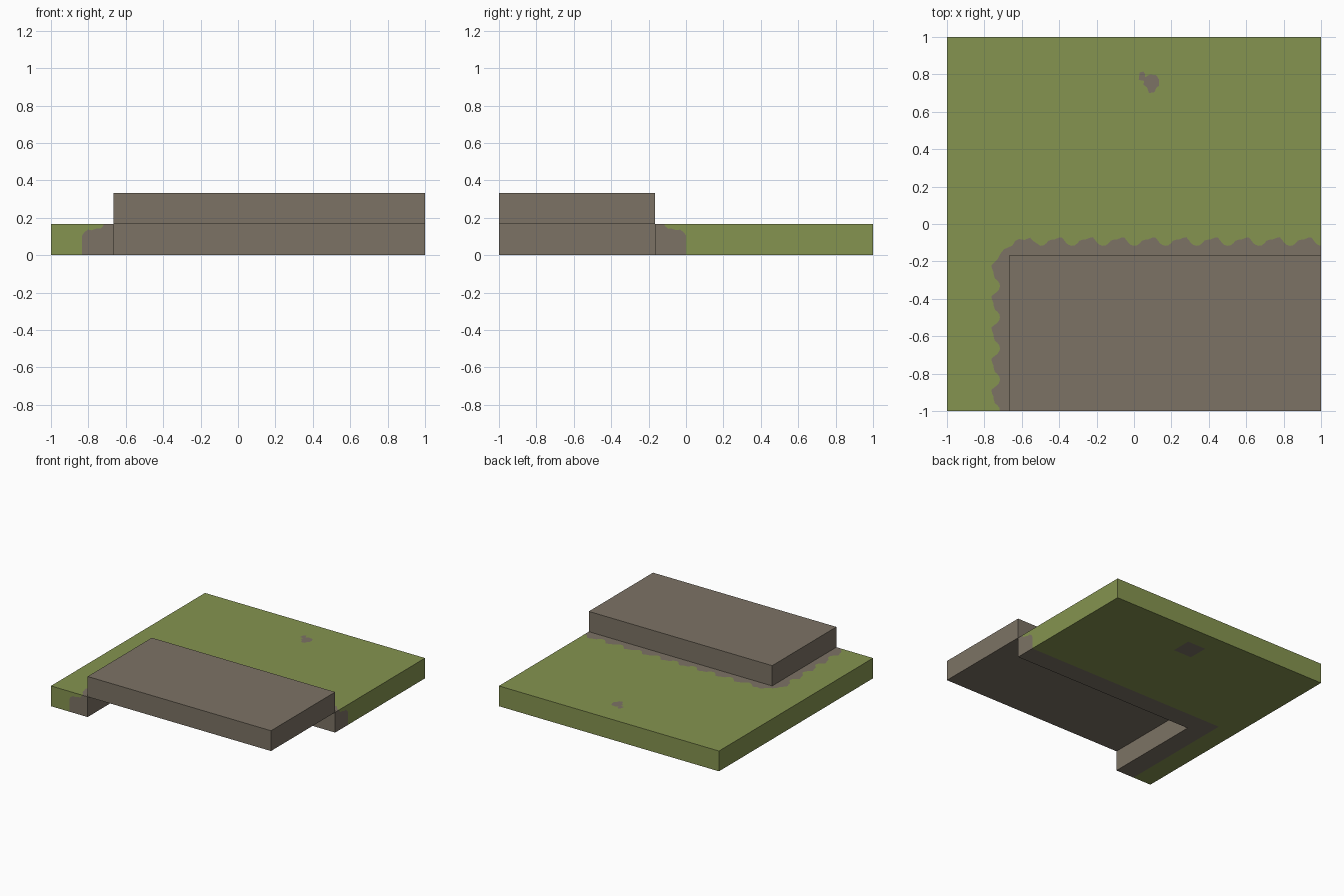
import bpy, bmesh
from mathutils import Vector
from mathutils.geometry import tessellate_polygon

if "Cube" in bpy.data.objects:
    bpy.data.objects.remove(bpy.data.objects["Cube"])

S = 1 / 6            # grid module of the tile
EX, EY = -4 * S, -S  # inner corner of the L-shaped ground
H = S                # ground thickness


def material(name, rgb):
    m = bpy.data.materials.new(name)
    m.diffuse_color = (*rgb, 1)
    m.use_nodes = True
    m.node_tree.nodes["Principled BSDF"].inputs["Base Color"].default_value = m.diffuse_color
    return m


GRASS = material("grass green", (0.235, 0.296, 0.080))
ROCK = material("rock brown", (0.202, 0.171, 0.130))


def region(bm, loops, to3d, normal, mat):
    """Fill a flat outline (first loop) with optional holes, facing normal."""
    pts = [Vector((*p, 0)) for loop in loops for p in loop]
    tris = tessellate_polygon([[Vector((*p, 0)) for p in loop] for loop in loops])
    verts = [bm.verts.new(to3d(p.x, p.y)) for p in pts]
    for tri in tris:
        f = bm.faces.new([verts[i] for i in tri])
        f.normal_update()
        if f.normal.dot(Vector(normal)) < 0:
            f.normal_flip()
        f.material_index = mat


def finish(bm, name, mats):
    bmesh.ops.remove_doubles(bm, verts=bm.verts, dist=1e-4)
    me = bpy.data.meshes.new(name)
    bm.to_mesh(me)
    bm.free()
    for m in mats:
        me.materials.append(m)
    bpy.context.collection.objects.link(bpy.data.objects.new(name, me))


# Scalloped rock edge: (fraction along one module, distance from the step)
WAVE = [(0, .050), (.10, .053), (.19, .064), (.25, .077), (.36, .083), (.45, .084),
        (.58, .093), (.68, .096), (.76, .080), (.82, .066), (.90, .055)]


def scallops(start, count):
    return [(start + (k + t) * S, d) for k in range(count) for t, d in WAVE]


left = [(EX - d, s) for s, d in scallops(-1, 5) if s < -0.22]
corner = [(-.757, -.215), (-.73, -.19), (-.715, -.16), (-.695, -.135),
          (-.65, -.115), (-.635, -.09), (-.615, -.08), (-.585, -.085),
          (-.555, -.073), (-.54, -.09)]
back = [(s, EY + d) for s, d in scallops(-.5, 9)] + [(1, EY + .05)]
edge = left + corner + back

# Bare patch outline on the grass
patch = [(.03, .81), (.05, .815), (.06, .80), (.06, .785), (.085, .80), (.12, .795),
         (.135, .77), (.135, .74), (.12, .73), (.11, .705), (.08, .70), (.07, .73),
         (.05, .745), (.055, .765), (.025, .77)]

bm = bmesh.new()
top = lambda x, y: (x, y, H)
bottom = lambda x, y: (x, y, 0)
UP, DOWN = (0, 0, 1), (0, 0, -1)

# Ground top
region(bm, [edge + [(1, 1), (-1, 1), (-1, -1)], patch], top, UP, 0)
region(bm, [patch], top, UP, 1)
region(bm, [edge + [(1, EY), (EX, EY), (EX, -1)]], top, UP, 1)

# Ground underside
low_edge = [(EX - S, -1), (EX - S, 0), (1, 0)]
low_patch = [(0, 4 * S), (S, 4 * S), (S, 5 * S), (0, 5 * S)]
region(bm, [low_edge + [(1, 1), (-1, 1), (-1, -1)], low_patch], bottom, DOWN, 0)
region(bm, [low_patch], bottom, DOWN, 1)
region(bm, [low_edge + [(1, EY), (EX, EY), (EX, -1)]], bottom, DOWN, 1)

# Cut ends: d is the distance from the step, the rock rises in a rounded lip
lip = [(S, 0), (S, .105), (.155, .122), (.135, .137), (.115, .133),
       (.09, .142), (.07, .141), (.055, .155), (.05, H)]
for to3d, n, width in ((lambda d, z: (EX - d, -1, z), (0, -1, 0), 1 + EX),
                       (lambda d, z: (1, EY + d, z), (1, 0, 0), 1 - EY)):
    region(bm, [lip + [(0, H), (0, 0)]], to3d, n, 1)
    region(bm, [lip + [(width, H), (width, 0)]], to3d, n, 0)


# Plain outer walls (grass) and inner step walls (rock)
def wall(a, b, n, mat):
    a, b = Vector(a), Vector(b)
    region(bm, [[(0, 0), (1, 0), (1, H), (0, H)]],
           lambda t, z: (*a.lerp(b, t), z), n, mat)


wall((-1, -1), (-1, 1), (-1, 0, 0), 0)
wall((-1, 1), (1, 1), (0, 1, 0), 0)
wall((EX, -1), (EX, EY), (1, 0, 0), 1)
wall((EX, EY), (1, EY), (0, -1, 0), 1)
finish(bm, "grassy_ground", [GRASS, ROCK])

# Raised rock ledge over the open corner
bm = bmesh.new()
bmesh.ops.create_cube(bm, size=1)
for v in bm.verts:
    v.co = (1 if v.co.x > 0 else EX, EY if v.co.y > 0 else -1, 2 * H if v.co.z > 0 else H)
finish(bm, "rock_ledge", [ROCK])
